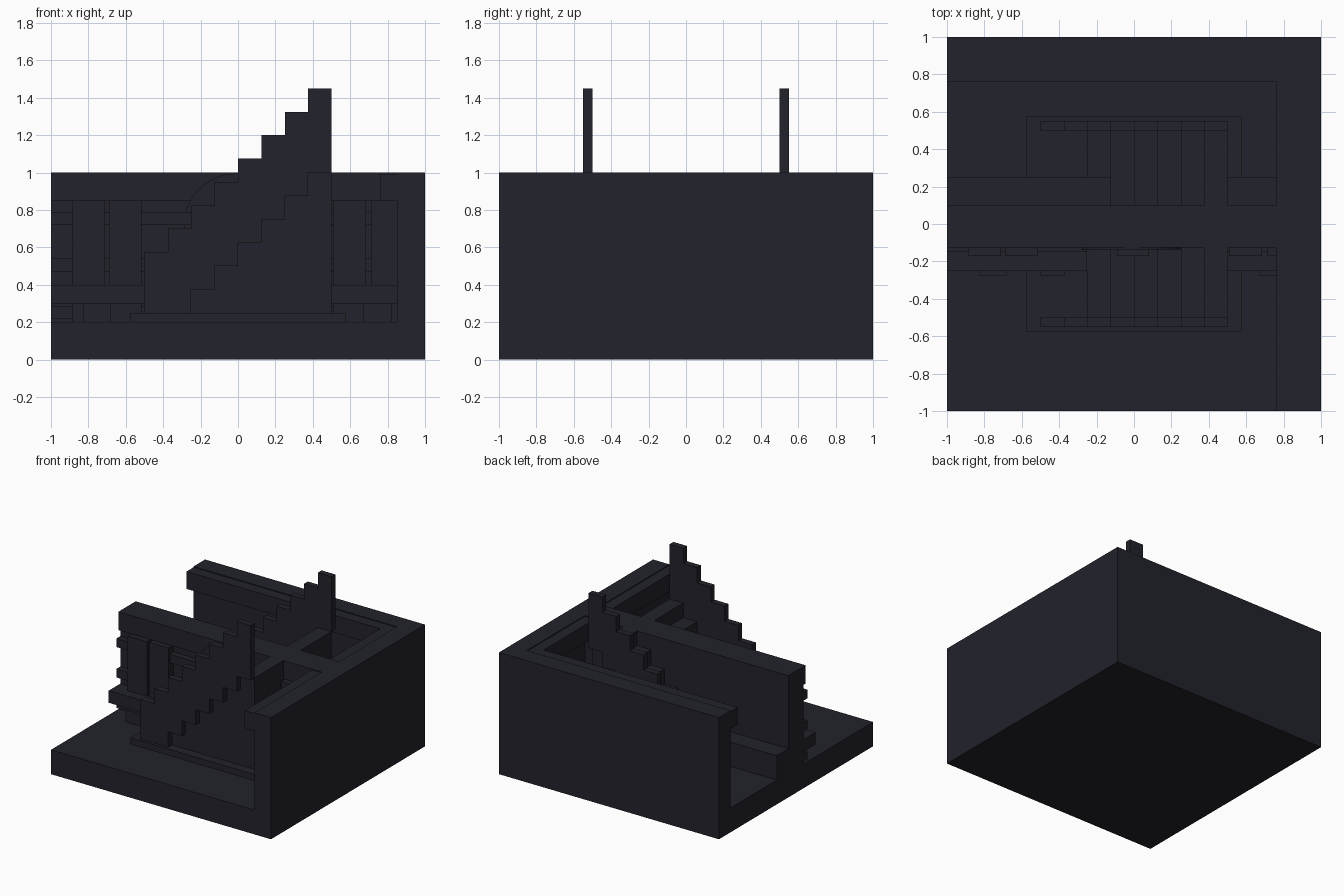
import bpy, bmesh, math

if "Cube" in bpy.data.objects:
    bpy.data.objects.remove(bpy.data.objects["Cube"])

stone = bpy.data.materials.new("dark_stone")
stone.diffuse_color = (0.016, 0.016, 0.025, 1)
stone.use_nodes = True
stone.node_tree.nodes["Principled BSDF"].inputs["Base Color"].default_value = stone.diffuse_color


def finish(name, bm):
    bmesh.ops.recalc_face_normals(bm, faces=bm.faces)
    me = bpy.data.meshes.new(name)
    bm.to_mesh(me)
    bm.free()
    me.materials.append(stone)
    ob = bpy.data.objects.new(name, me)
    bpy.context.collection.objects.link(ob)
    return ob


def box(name, x0, x1, y0, y1, z0, z1):
    bm = bmesh.new()
    bmesh.ops.create_cube(bm, size=1)
    for v in bm.verts:
        v.co.x = x1 if v.co.x > 0 else x0
        v.co.y = y1 if v.co.y > 0 else y0
        v.co.z = z1 if v.co.z > 0 else z0
    return finish(name, bm)


def prism(name, pts, y0, y1):
    """Extrude an x-z outline from y0 to y1."""
    bm = bmesh.new()
    f = bm.faces.new([bm.verts.new((x, y0, z)) for x, z in pts])
    r = bmesh.ops.extrude_face_region(bm, geom=[f])
    for v in r["geom"]:
        if isinstance(v, bmesh.types.BMVert):
            v.co.y = y1
    return finish(name, bm)


def steps(first, count, z0, rise=0.125, run=0.125):
    """Stepped line rising to the right."""
    pts = []
    for i in range(count):
        z = z0 + rise * i
        pts += [(first + run * i, z), (first + run * (i + 1), z)]
    return pts


# floor slab and the two outer walls with overhanging caps
box("floor_slab", -1, 1, -1, 1, 0, 0.2)
box("right_wall", 0.85, 1, -1, 1, 0.2, 1)
box("back_wall", -1, 0.85, 0.85, 1, 0.2, 1)
box("right_wall_cap", 0.76, 0.85, -1, 0.85, 0.85, 0.993)
box("back_wall_cap", -1, 0.76, 0.76, 0.85, 0.85, 0.993)

# dividing wall with cap and rear ledge
box("dividing_wall", -1, 0.85, -0.1, 0.1, 0.2, 1)
box("dividing_wall_cap", -1, 0.85, -0.125, -0.1, 0.85, 1)
box("rear_ledge", -1, 0.85, 0.1, 0.25, 0.2, 0.4)

# front trim on both sides of the arch
for x0, x1 in ((-1, -0.25), (0.25, 0.85)):
    box("front_ledge", x0, x1, -0.25, -0.1, 0.3, 0.4)
    for z0, z1 in ((0.22, 0.285), (0.47, 0.54), (0.72, 0.79)):
        box("front_rail", x0, x1, -0.15, -0.1, z0, z1)
for x0, x1 in ((-0.885, -0.71), (-0.69, -0.515), (0.51, 0.685), (0.71, 0.85)):
    box("front_panel", x0, x1, -0.17, -0.1, 0.2, 0.85)
for x0, x1 in ((-0.83, -0.68), (-0.5, -0.37), (0.67, 0.82)):
    box("foot_block", x0, x1, -0.275, -0.1, 0.2, 0.3)

# arch with keystone
arc = [(-0.01 + 0.28 * math.cos(math.pi * i / 20), 0.715 + 0.28 * math.sin(math.pi * i / 20))
       for i in range(21)]
prism("arch", arc + [(-0.29, 0.2), (0.27, 0.2)], -0.135, -0.1)
prism("keystone", [(-0.06, 0.72), (0.05, 0.72), (0.08, 0.93), (-0.09, 0.93)], -0.17, -0.1)

# mirrored staircases: base plate, solid steps, stepped side rail
tread = steps(-0.375, 7, 0.255)
tread = [(x, min(z, 1.0)) for x, z in tread]
rail_top = steps(-0.5, 8, 0.575)
rail_low = steps(-0.25, 6, 0.375)
for side, s in (("front", -1), ("back", 1)):
    def span(a, b):
        return sorted((s * a, s * b))
    box(side + "_stair_base", -0.575, 0.575, *span(0.1, 0.575), 0.2, 0.25)
    prism(side + "_stairs", [(-0.375, 0.2)] + tread + [(0.5, 0.2)], *span(0.1, 0.5))
    prism(side + "_stair_rail",
          [(-0.5, 0.25)] + rail_top + rail_low[::-1] + [(-0.25, 0.25)], *span(0.5, 0.55))
